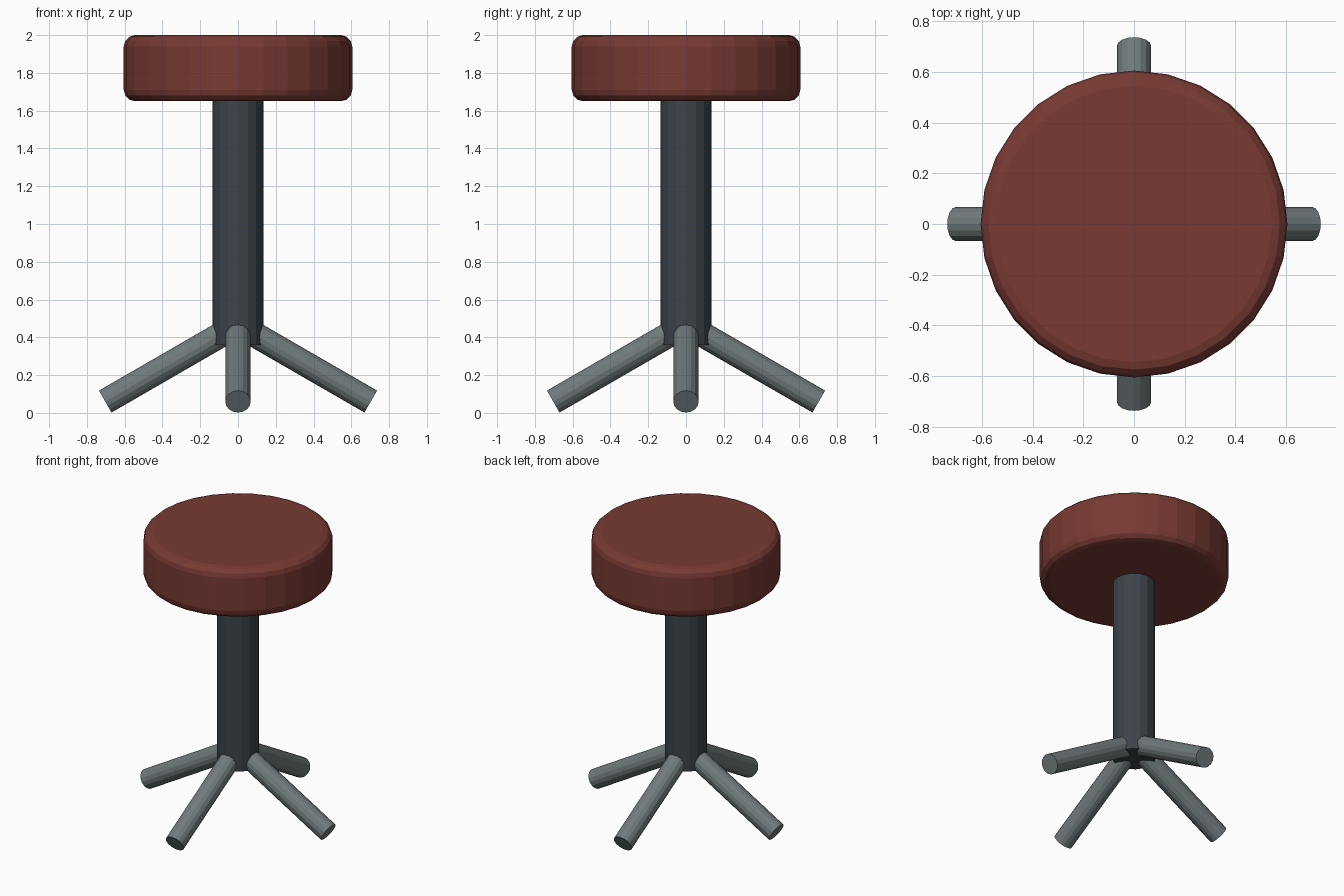
import bpy
import math
from mathutils import Vector

if "Cube" in bpy.data.objects:
    bpy.data.objects.remove(bpy.data.objects["Cube"])


def material(name, rgb):
    m = bpy.data.materials.new(name)
    m.diffuse_color = (*rgb, 1.0)
    m.use_nodes = True
    m.node_tree.nodes["Principled BSDF"].inputs["Base Color"].default_value = m.diffuse_color
    return m


red = material("dark red leather", (0.188, 0.042, 0.033))
dark = material("dark steel", (0.045, 0.057, 0.068))
grey = material("grey steel", (0.162, 0.195, 0.202))


def rod(name, start, end, radius, sides, mat):
    """Flat-faced closed cylinder between two points."""
    a, b = Vector(start), Vector(end)
    axis = b - a
    bpy.ops.mesh.primitive_cylinder_add(vertices=sides, radius=radius, depth=axis.length,
                                        location=(a + b) / 2)
    ob = bpy.context.object
    ob.name = name
    ob.rotation_euler = axis.to_track_quat('Z', 'Y').to_euler()
    ob.data.materials.append(mat)
    return ob


# Round cushion with softened rims
seat = rod("seat", (0, 0, 1.65), (0, 0, 2.0), 0.605, 28, red)
bevel = seat.modifiers.new("rounded rim", 'BEVEL')
bevel.width = 0.06
bevel.segments = 3
bevel.limit_method = 'ANGLE'
bevel.angle_limit = math.radians(40)

# Central post
rod("post", (0, 0, 0.36), (0, 0, 1.68), 0.135, 16, dark)

# Four splayed legs, sloping down at 30 degrees
slope = math.tan(math.radians(30))
for i, side in enumerate(("right", "back", "left", "front")):
    a = i * math.pi / 2
    c, s = round(math.cos(a)), round(math.sin(a))
    inner, outer = 0.04, 0.703
    z_out = 0.06
    z_in = z_out + (outer - inner) * slope
    rod(side + "_leg", (c * inner, s * inner, z_in), (c * outer, s * outer, z_out),
        0.067, 16, grey)
